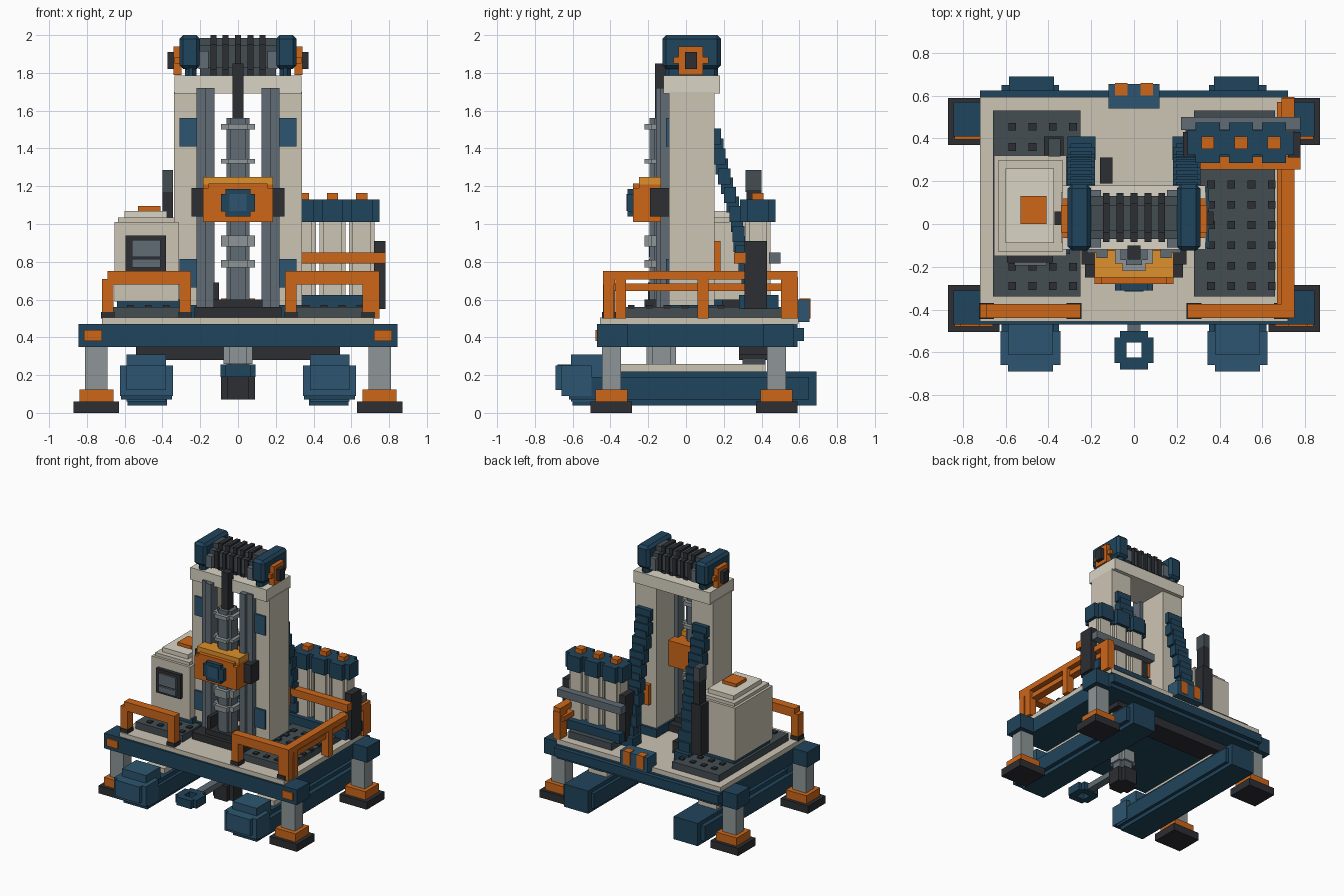
import bpy, bmesh
from mathutils import Vector

HEX = dict(navy="25465c", blue="30566f", cream="cbc3b3", pale="d9d3c4", orange="cc661f", amber="dd8f30",
           grey="616c74", silver="8d9496", dark="454e53", black="303236")
MATS = {}
for key, h in HEX.items():
    m = bpy.data.materials.new(key)
    m.diffuse_color = [(int(h[i:i + 2], 16) / 255) ** 2.2 for i in (0, 2, 4)] + [1]
    MATS[key] = m


def part(name, color, boxes, mirror=False, bevel=0):
    """One object from boxes given as (x0, x1, y0, y1, z0, z1)."""
    boxes = list(boxes)
    if mirror:
        boxes += [(-b[1], -b[0]) + tuple(b[2:]) for b in boxes]
    bm = bmesh.new()
    for x0, x1, y0, y1, z0, z1 in boxes:
        vs = bmesh.ops.create_cube(bm, size=1)["verts"]
        c = Vector((x0 + x1, y0 + y1, z0 + z1)) / 2
        for v in vs:
            v.co = Vector((v.co.x * (x1 - x0), v.co.y * (y1 - y0), v.co.z * (z1 - z0))) + c
    me = bpy.data.meshes.new(name)
    bm.to_mesh(me)
    bm.free()
    me.materials.append(MATS[color])
    ob = bpy.data.objects.new(name, me)
    bpy.context.collection.objects.link(ob)
    if bevel:
        mod = ob.modifiers.new("bevel", "BEVEL")
        mod.width, mod.segments = bevel, 1
    return ob


def round_z(x, y, r, z0, z1, k=0.62):
    """Stepped round column along z."""
    return [(x - r, x + r, y - r * k, y + r * k, z0, z1), (x - r * k, x + r * k, y - r, y + r, z0, z1)]


def round_x(x0, x1, y, z, r, k=0.6):
    """Stepped round drum along x."""
    return [(x0, x1, y - r, y + r, z - r * k, z + r * k), (x0, x1, y - r * k, y + r * k, z - r, z + r)]


# pontoons
part("pontoon", "navy", [(.375, .585, -.6, .69, .04, .22), (.35, .62, -.62, .65, .07, .19)], True)
part("pontoon_nose", "blue", [(.345, .625, -.66, -.5, .09, .25), (.38, .59, -.61, -.43, .06, .31),
                              (.38, .59, -.69, -.6, .12, .25)], True)
part("pontoon_pad", "cream", [(.40, .56, -.35, .42, .22, .26)], True)
part("pontoon_crossbar", "black", [(-.54, .54, .28, .46, .31, .35), (-.50, .50, .28, .46, .28, .31)])
part("pontoon_strut", "dark", [(.44, .52, .30, .42, .25, .29)], True)

# outrigger legs
ends = ((-.395, -.39), (.48, .49))
part("outrigger_foot", "black", [(.63, .87, y - .11, y + .11, 0, .06) for y, _ in ends], True)
part("outrigger_shoe", "orange", [(.66, .84, y - .085, y + .085, .06, .125) for y, _ in ends], True)
part("outrigger_leg", "silver", [(.69, .81, y - .05, y + .05, .12, .36) for y, _ in ends], True)
part("outrigger_corner", "navy", [(.70, .845, y - .08, y + .08, .35, .47) for _, y in ends], True)

# chassis and deck
part("chassis", "navy", [(-.72, .72, -.47, .59, .35, .47), (-.72, .72, .58, .625, .38, .45)])
part("deck", "cream", [(-.72, .72, -.455, .595, .47, .505)])
part("corner_lamp", "orange", [(.72, .815, -.48, -.46, .38, .44)], True)
part("rear_box", "blue", [(-.12, .12, .54, .655, .48, .60)])
part("rear_lamp", "orange", [(.03, .09, .60, .66, .50, .605)], True)
part("tread_plate", "dark", [(-.66, -.25, -.34, .53, .50, .56), (.28, .66, -.34, .53, .50, .56)])
studs = [(.36 + .095 * i, -.29 + .095 * j) for i in range(4) for j in range(6)]
studs += [(-.57 + .095 * i, y) for i in range(4) for y in (-.29, -.20, .36, .455)]
part("tread_stud", "black", [(x - .018, x + .018, y - .018, y + .018, .55, .57) for x, y in studs])

# handrails
part("left_front_rail", "orange", [(-.69, -.25, -.44, -.375, .68, .75), (-.72, -.66, -.44, -.375, .53, .71),
                                   (-.31, -.25, -.44, -.375, .53, .70)])
part("right_front_rail", "orange", [(.25, .75, -.44, -.375, .68, .75), (.25, .31, -.44, -.375, .53, .70),
                                    (.66, .72, -.44, -.375, .53, .70)])
part("side_rail", "orange", [(.69, .75, -.44, .59, .705, .75), (.67, .73, -.42, .57, .645, .685)] +
     [(.69, .75, y - .028, y + .028, .50, .72) for y in (-.41, -.345, .09, .53, .565)])
part("rail_foot", "black", [(x - .035, x + .035, -.445, -.37, .50, .535) for x in (-.69, -.28, .28, .69)])

# engine cabin
part("cabin_base", "navy", [(-.64, -.30, -.14, .31, .54, .60)])
part("cabin", "cream", [(-.655, -.315, -.15, .32, .59, 1.01), (-.635, -.335, -.13, .30, 1.0, 1.035)])
part("cabin_roof", "pale", [(-.60, -.375, -.09, .26, 1.03, 1.07)])
part("roof_hatch", "orange", [(-.53, -.41, 0, .13, 1.07, 1.095)])
part("grille", "black", [(-.595, -.38, -.18, -.14, .75, .94)])
part("grille_slat", "grey", [(-.56, -.41, -.195, -.17, z, z + .045) for z in (.77, .815 + .01, .87)])
part("silencer", "black", [(-.42, -.33, .31, .41, .60, 1.0), (-.40, -.345, .32, .40, .98, 1.18)])
part("exhaust_stack", "dark", [(-.40, -.345, .315, .40, 1.17, 1.285)])

# mast
part("mast_foot", "navy", [(.14, .35, -.11, .17, .50, .57)], True)
part("mast_column", "cream", [(.155, .34, -.09, .15, .55, 1.70)], True)
part("mast_beam", "pale", [(-.335, .335, -.12, .18, 1.69, 1.785)])
part("mast_rail", "grey", [(.125, .175, -.16, -.08, .50, 1.72), (.17, .22, -.135, -.08, .50, 1.72)], True)
part("mast_plate", "blue", [(.22, .31, -.105, -.08, z, z + .15) for z in (.665, 1.41)], True)
part("mast_rear_clip", "orange", [(.20, .33, .14, .183, .75, .91)])

# winch
part("winch_cap", "navy", [(.20, .31, -.125, .185, 1.82, 2.0), (.22, .28, -.11, .17, 1.755, 1.85)], True, .02)
part("winch_drum", "dark", round_x(-.20, .20, .03, 1.885, .10))
part("winch_rib", "black", [b for i in range(-2, 3)
                            for b in round_x(i * .065 - .016, i * .065 + .016, .03, 1.885, .115)])
part("winch_flange", "grey", [(.155, .21, -.11, .16, 1.82, 1.915)], True)
part("winch_bearing", "orange", [(.30, .342, -.04, .09, 1.79, 1.94), (.30, .335, -.065, .12, 1.85, 1.885)], True)
part("winch_axle", "black", [(.30, .372, -.005, .058, 1.82, 1.91)], True)
part("cable", "black", [(-.03, .03, -.165, -.10, 1.53, 1.85)])

# drill string
RY = -.13
part("drill_rod", "grey", round_z(0, RY, .062, .19, 1.56))
part("rod_collar", "silver", [b for z0, z1 in ((1.50, 1.53), (1.32, 1.345), (.88, .94), (.77, .81))
                              for b in round_z(0, RY, .09, z0, z1, .6)])
part("lower_collar", "silver", round_z(0, RY, .078, .26, .36))
part("drill_bit", "black", round_z(0, RY, .09, .07, .19))
part("clamp_table", "black", [(-.23, .23, -.25, .02, .50, .56), (-.13, .13, -.22, -.04, .55, .60),
                              (-.13, -.10, -.2, -.06, .58, .69), (-.16, -.10, .19, .31, .50, .60)])
part("guide_arm", "grey", [(-.03, .03, -.53, RY, .20, .245)])
part("guide_ring", "navy", [(.035, .065, -.68, -.50, .19, .255), (.06, .092, -.65, -.53, .19, .255)], True)
part("guide_ring_ends", "navy", [(-.04, .04, -.68, -.625, .19, .255), (-.04, .04, -.555, -.50, .19, .255)])

# drill head
part("drill_head", "orange", [(-.185, .185, -.25, .0, 1.01, 1.21), (-.155, .155, -.28, -.2, 1.01, 1.215),
                              (-.185, .185, -.28, -.2, 1.01, 1.19)])
part("head_top", "amber", [(-.185, .185, -.25, -.125, 1.20, 1.25)])
part("head_carriage", "black", [(.18, .245, -.19, -.09, 1.04, 1.19)], True)
part("head_motor", "navy", [(-.09, .09, -.31, -.27, 1.065, 1.16), (-.065, .065, -.31, -.27, 1.04, 1.185)])
part("motor_cap", "blue", [(-.045, .045, -.315, -.30, 1.07, 1.16)])

# stepped cable chains behind the mast
PATH = [(.15, 1.47), (.20, 1.26), (.26, 1.06), (.29, .85), (.36, .54)]
links = []
for (ya, za), (yb, zb) in zip(PATH, PATH[1:]):
    for i in range(4):
        y, z, w = ya + (yb - ya) * i / 4, za + (zb - za) * i / 4, (.064, .05)[i % 2]
        links.append((.247 - w, .247 + w, y - .03, y + .035, z - .05, z + .035))
part("cable_chain", "navy", links, True)
part("chain_anchor", "navy", [(.18, .31, .30, .41, .50, .58)], True)

# bottle rack
TX = (.345, .50, .655)
part("rack_base", "navy", [(.24, .75, .28, .49, .55, .625)])
part("rack_post", "black", [(.72, .78, .31, .43, .55, .91), (.23, .285, .31, .43, .55, .91)])
part("rack_front_bar", "orange", [(.285, .78, .255, .315, .79, .85)])
part("rack_rear_bar", "grey", [(.22, .78, .44, .50, .79, .85)])
part("bottle", "cream", [b for x in TX for b in round_z(x, .38, .068, .62, 1.02, .7)])
part("bottle_cap", "navy", [b for x in TX for b in round_z(x, .38, .094, 1.01, 1.13, .6)])
part("bottle_valve", "orange", [(x - .03, x + .03, .35, .41, 1.12, 1.165) for x in TX])
